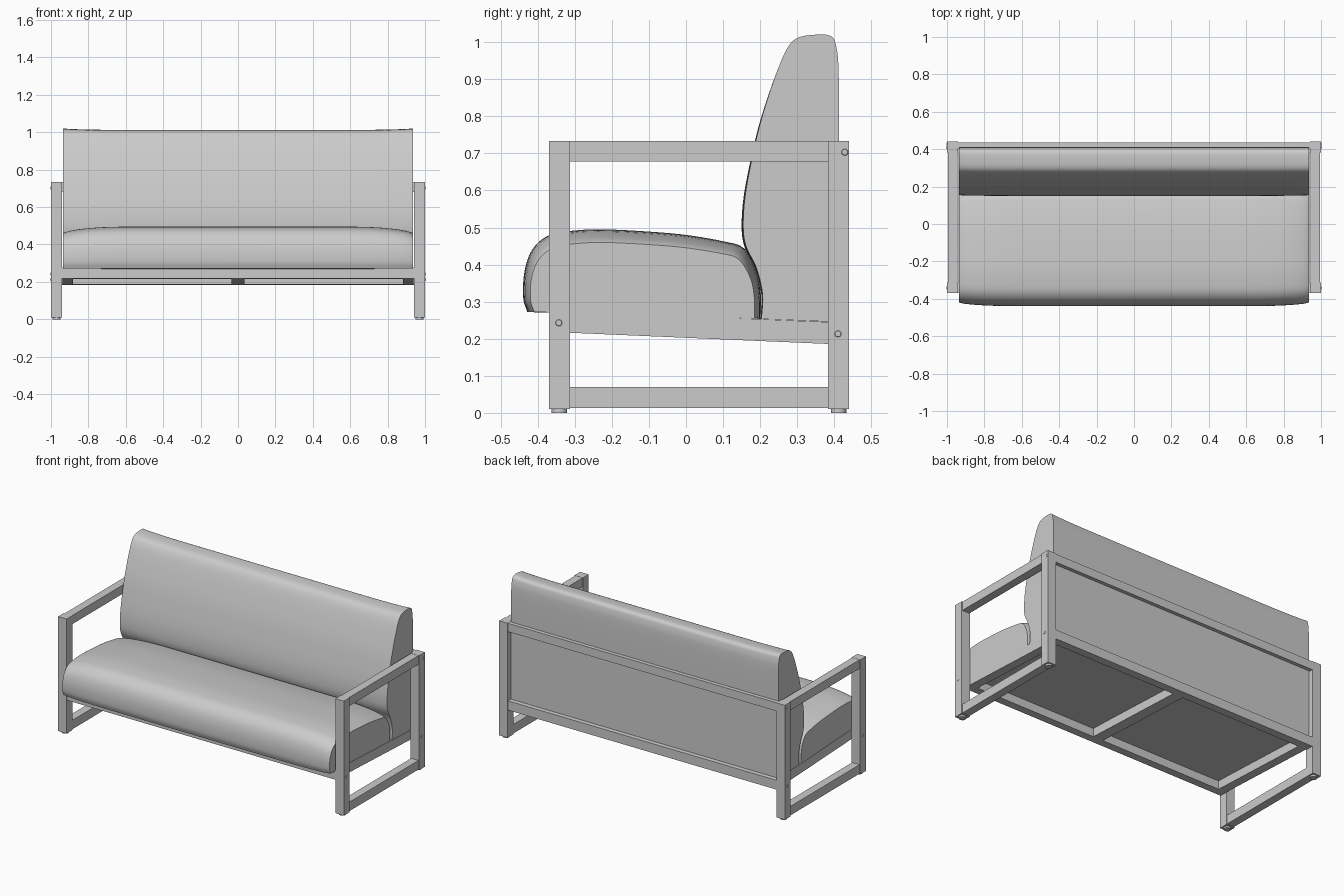
import bpy, bmesh, math
from mathutils import Vector

if "Cube" in bpy.data.objects:
    bpy.data.objects.remove(bpy.data.objects["Cube"])

SLOPE = -0.0433                       # seat frame falls towards the back


def top_of_frame(y):
    return 0.2616 + SLOPE * y


def finish(bm, name, angle=None):
    bmesh.ops.recalc_face_normals(bm, faces=bm.faces)
    me = bpy.data.meshes.new(name)
    bm.to_mesh(me)
    bm.free()
    ob = bpy.data.objects.new(name, me)
    bpy.context.collection.objects.link(ob)
    if angle:
        bpy.ops.object.select_all(action='DESELECT')
        ob.select_set(True)
        bpy.context.view_layer.objects.active = ob
        bpy.ops.object.shade_smooth_by_angle(angle=math.radians(angle))
    return ob


def box(name, x, y, z, shear=0.0):
    """Box from (min, max) pairs; shear tilts it along y."""
    bm = bmesh.new()
    bmesh.ops.create_cube(bm, size=1)
    for v in bm.verts:
        py = y[0] if v.co.y < 0 else y[1]
        v.co = (x[0] if v.co.x < 0 else x[1], py,
                (z[0] if v.co.z < 0 else z[1]) + shear * py)
    return finish(bm, name)


def spline(pts, n=5):
    """Smooth curve through the points."""
    p = [Vector(q) for q in pts]
    p = [2 * p[0] - p[1]] + p + [2 * p[-1] - p[-2]]
    out = []
    for a, b, c, d in zip(p, p[1:], p[2:], p[3:]):
        for i in range(n):
            t = i / n
            out.append(0.5 * (2 * b + (c - a) * t + (2 * a - 5 * b + 4 * c - d) * t * t
                              + (3 * b - a - 3 * c + d) * t ** 3))
    return out + [p[-2]]


def cushion(name, pts, pivot_y, shrink_y, shrink_z, half=0.935, flat=0.6):
    """Loft a side profile across x, changing its size towards both ends."""
    prof = spline(pts)
    ts = [math.sin(math.radians(a)) for a in range(0, 81, 8)]
    ends = [(flat + (half - flat) * t / ts[-1], 1 - math.sqrt(1 - t * t)) for t in ts]
    stations = [(-x, f) for x, f in reversed(ends)] + ends
    bm = bmesh.new()
    rings = []
    for x, f in stations:
        ring = []
        for y, z in prof:
            h = z - top_of_frame(y)
            ny = pivot_y + (y - pivot_y) * (1 - shrink_y * f)
            ring.append(bm.verts.new((x, ny, top_of_frame(ny) + h * (1 - shrink_z * f))))
        rings.append(ring)
    for r, s in zip(rings, rings[1:]):
        for i in range(len(r)):
            j = (i + 1) % len(r)
            bm.faces.new((r[i], r[j], s[j], s[i]))
    bm.faces.new(rings[0])
    bm.faces.new(rings[-1])
    return finish(bm, name, 30)


def disc(name, loc, r, depth, axis='Z', dome=1.0):
    bm = bmesh.new()
    bmesh.ops.create_cone(bm, cap_ends=True, segments=20, radius1=r, radius2=r * dome, depth=depth)
    for v in bm.verts:
        c = v.co.copy()
        if axis == 'X':
            c = Vector((c.z * (1 if loc[0] > 0 else -1), c.y, c.x))
        v.co = c + Vector(loc)
    return finish(bm, name, 40)


FRONT, BACK = (-0.37, -0.313), (0.383, 0.44)

# side frames: legs, arm rests, floor rails, feet and bolts
for side, s in (("left", -1), ("right", 1)):
    leg_x = sorted((s * 0.94, s * 1.0))
    rail_x = sorted((s * 0.943, s * 0.995))
    for end, y in (("front", FRONT), ("back", BACK)):
        box(f"{side}_{end}_leg", leg_x, y, (0.01, 0.734))
        disc(f"{side}_{end}_foot", (s * 0.97, sum(y) / 2, 0.006), 0.021, 0.012)
    box(f"{side}_arm_rest", rail_x, (FRONT[1], BACK[0]), (0.678, 0.733))
    box(f"{side}_floor_rail", rail_x, (FRONT[1], BACK[0]), (0.013, 0.07))
    for i, (y, z) in enumerate(((-0.343, 0.243), (0.41, 0.213), (0.428, 0.703))):
        disc(f"{side}_bolt_{i + 1}", (s * 0.9995, y, z), 0.011, 0.004, 'X', 0.7)
    # tilted seat side rails
    box(f"{side}_seat_rail", sorted((s * 0.882, s * 0.938)), (FRONT[1], BACK[0]),
        (0.2026, 0.2616), SLOPE)

# cross members of the seat frame
for name, x, y in (("centre_seat_rail", 0.035, (FRONT[1], BACK[0])),
                   ("front_seat_rail", 0.94, (-0.365, FRONT[1])),
                   ("back_seat_rail", 0.94, (BACK[0], 0.437))):
    box(name, (-x, x), y, (0.2026, 0.2616), SLOPE)

# back rest rail, back panel and seat board
box("upper_back_rail", (-0.94, 0.94), (0.405, 0.437), (0.68, 0.733))
box("back_panel", (-0.935, 0.935), (0.403, 0.414), (0.246, 0.70))
box("seat_board", (-0.93, 0.93), (-0.34, 0.405), (0.2566, 0.2636), SLOPE)

# upholstery
cushion("seat_cushion",
        [(-0.428, 0.272), (-0.439, 0.31), (-0.436, 0.38), (-0.415, 0.44), (-0.37, 0.479),
         (-0.30, 0.492), (-0.22, 0.495), (-0.1, 0.489), (0.0, 0.48), (0.1, 0.463),
         (0.155, 0.445), (0.188, 0.39), (0.201, 0.33), (0.203, 0.2535)],
        -0.1, 0.07, 0.19)
cushion("back_cushion",
        [(0.20, 0.2535), (0.203, 0.32), (0.186, 0.39), (0.157, 0.45), (0.15, 0.51),
         (0.158, 0.60), (0.185, 0.73), (0.21, 0.82), (0.245, 0.92), (0.272, 0.978),
         (0.30, 1.004), (0.35, 1.012), (0.388, 1.009), (0.404, 0.985), (0.412, 0.9),
         (0.412, 0.6), (0.412, 0.245)],
        0.412, 0.02, -0.013)
